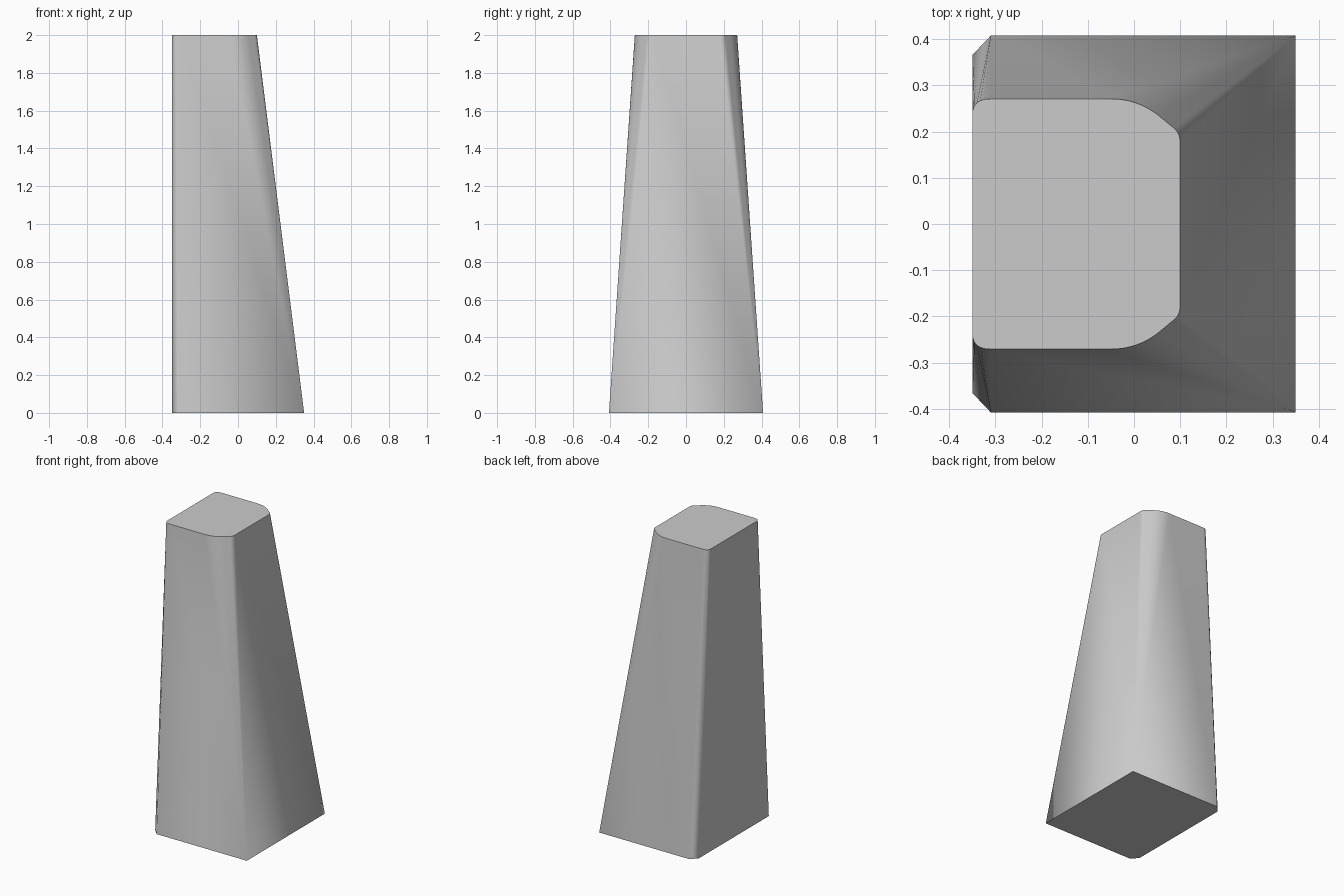
import bpy
import bmesh
from mathutils import Vector

cube = bpy.data.objects.get("Cube")
if cube:
    bpy.data.objects.remove(cube)

HEIGHT = 2.0


def arc(start, control, end, steps):
    """Quadratic curve through the given corner."""
    a, b, c = Vector(start), Vector(control), Vector(end)
    ts = [i / steps for i in range(steps + 1)]
    return [a * (1 - t) ** 2 + b * 2 * t * (1 - t) + c * t * t for t in ts]


# Half outlines, paired point by point: rounded top over a sharper base
back_round = arc((-0.35, 0.237), (-0.35, 0.271), (-0.312, 0.271), 6)
wide_round = arc((-0.05, 0.271), (0.007, 0.271), (0.052, 0.236), 10)
tight_round = arc((0.086, 0.208), (0.1, 0.197), (0.1, 0.178), 5)
top_half = back_round + wide_round + tight_round

chamfer = [Vector((-0.35, 0.366)), Vector((-0.31, 0.408))]
half_count = len(back_round) // 2
base_half = [chamfer[0]] * half_count
base_half += [chamfer[1]] * (len(back_round) - half_count)
base_half += [Vector((0.35, 0.408))] * (len(wide_round) + len(tight_round))


def mirrored(half):
    return half + [Vector((p.x, -p.y)) for p in reversed(half)]


# Loft the two outlines into a tapered solid
bm = bmesh.new()
top = [bm.verts.new((p.x, p.y, HEIGHT)) for p in mirrored(top_half)]
base = [bm.verts.new((p.x, p.y, 0)) for p in mirrored(base_half)]
count = len(top)
for i in range(count):
    j = (i + 1) % count
    bm.faces.new((base[i], base[j], top[j], top[i]))
bm.faces.new(top)
bm.faces.new(base)
bmesh.ops.remove_doubles(bm, verts=bm.verts[:], dist=0.0005)
bmesh.ops.recalc_face_normals(bm, faces=bm.faces[:])

mesh = bpy.data.meshes.new("tapered_leg")
bm.to_mesh(mesh)
bm.free()
leg = bpy.data.objects.new("tapered_leg", mesh)
bpy.context.collection.objects.link(leg)

# Plain grey finish
grey = bpy.data.materials.new("light_grey")
grey.use_nodes = True
colour = (0.6, 0.6, 0.6, 1.0)
grey.diffuse_color = colour
for node in grey.node_tree.nodes:
    if node.type == "BSDF_PRINCIPLED":
        node.inputs["Base Color"].default_value = colour
mesh.materials.append(grey)

# Smooth rounded corners while the broad sides stay flat
bpy.ops.object.select_all(action="DESELECT")
leg.select_set(True)
bpy.context.view_layer.objects.active = leg
bpy.ops.object.shade_smooth_by_angle(angle=0.5)
weighted = leg.modifiers.new("flat_sides", "WEIGHTED_NORMAL")
weighted.keep_sharp = True
